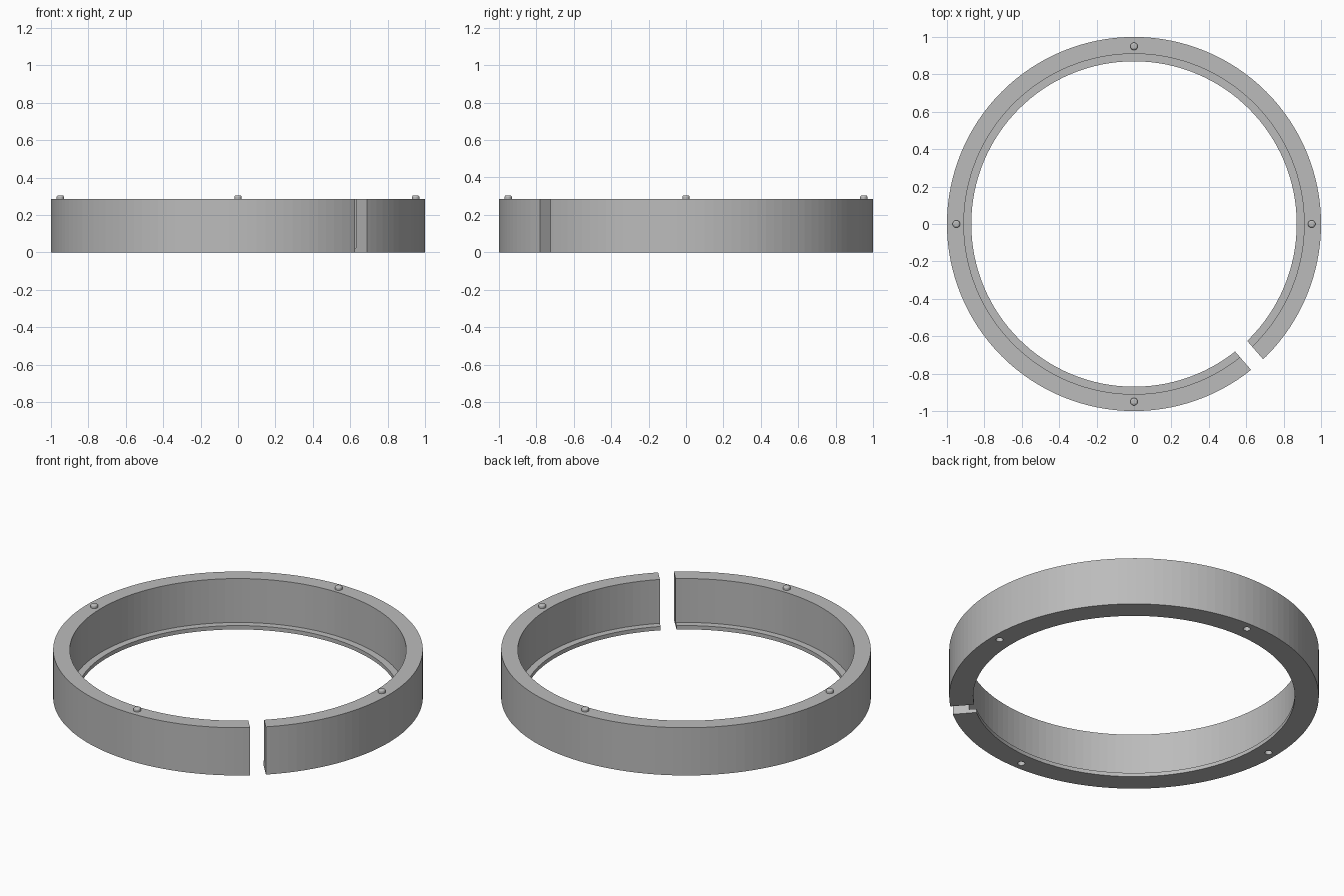
import bpy, bmesh, math
from mathutils import Matrix, Vector

cube = bpy.data.objects.get("Cube")
if cube:
    bpy.data.objects.remove(cube, do_unlink=True)

HEIGHT, LIP = 0.285, 0.023
OUTER, INNER, LIP_R = 1.0, 0.91, 0.87
PIN_RING, PIN_R = 0.95, 0.02
SLOT_ANGLE, SLOT_WIDTH = math.radians(-48.9), 0.086

grey = bpy.data.materials.new("plain grey")
grey.use_nodes = True
color = (0.5, 0.5, 0.5, 1)
grey.diffuse_color = color
grey.node_tree.nodes["Principled BSDF"].inputs["Base Color"].default_value = color


def finish(name, bm):
    bmesh.ops.recalc_face_normals(bm, faces=bm.faces)
    mesh = bpy.data.meshes.new(name)
    bm.to_mesh(mesh)
    bm.free()
    mesh.materials.append(grey)
    obj = bpy.data.objects.new(name, mesh)
    bpy.context.collection.objects.link(obj)
    return obj


def lathe(name, profile, steps, closed=False):
    """Revolve an (r, z) profile round the z axis."""
    bm = bmesh.new()
    verts = [bm.verts.new((r, 0, z)) for r, z in profile]
    pairs = list(zip(verts, verts[1:]))
    if closed:
        pairs.append((verts[-1], verts[0]))
    edges = [bm.edges.new(p) for p in pairs]
    bmesh.ops.spin(bm, geom=verts + edges, axis=(0, 0, 1), cent=(0, 0, 0),
                   angle=math.tau, steps=steps, use_duplicate=False)
    bmesh.ops.remove_doubles(bm, verts=bm.verts, dist=1e-5)
    return finish(name, bm)


def cut(target, cutter):
    cutter.hide_render = True
    mod = target.modifiers.new("cut", "BOOLEAN")
    mod.operation, mod.solver, mod.object = "DIFFERENCE", "EXACT", cutter
    bpy.context.view_layer.objects.active = target
    bpy.ops.object.modifier_apply(modifier=mod.name)
    bpy.data.objects.remove(cutter, do_unlink=True)


# Ring body with a thin inner lip at the bottom
ring = lathe("ring_body", [(OUTER, 0), (OUTER, HEIGHT), (INNER, HEIGHT),
                           (INNER, LIP), (LIP_R, LIP), (LIP_R, 0)], 128, closed=True)

# Slot through the ring wall
bm = bmesh.new()
bmesh.ops.create_cube(bm, size=1, matrix=Matrix.Rotation(SLOT_ANGLE, 4, "Z")
                      @ Matrix.Translation((PIN_RING, 0.002, HEIGHT / 2))
                      @ Matrix.Diagonal((0.4, SLOT_WIDTH, 1, 1)))
cut(ring, finish("slot_cutter", bm))

# Locating pins on top, matching sockets underneath
for i, side in enumerate(("left", "back", "right", "front")):
    a = i * math.pi / 2
    spot = Vector((PIN_RING * math.cos(a), PIN_RING * math.sin(a), 0))

    bm = bmesh.new()
    bmesh.ops.create_cone(bm, cap_ends=True, segments=24, radius1=PIN_R, radius2=PIN_R,
                          depth=0.05, matrix=Matrix.Translation(spot))
    cut(ring, finish("socket_cutter", bm))

    pin = lathe(side + "_pin", [(0, -0.01), (PIN_R, -0.01), (PIN_R, 0.012),
                                (0.017, 0.017), (0.011, 0.02), (0, 0.02)], 24)
    pin.location = spot + Vector((0, 0, HEIGHT))
